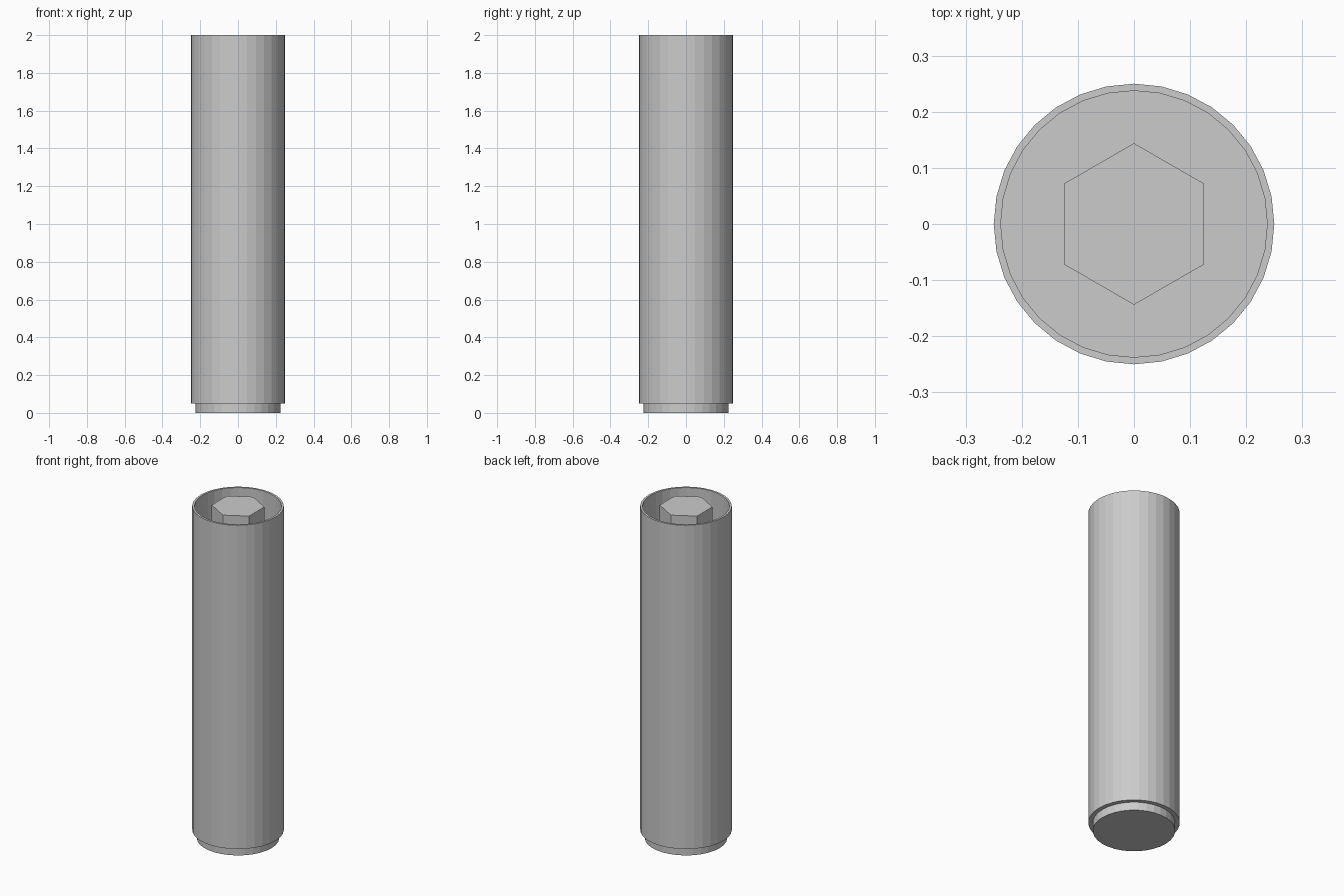
import bpy, bmesh, math

if "Cube" in bpy.data.objects:
    bpy.data.objects.remove(bpy.data.objects["Cube"])


def lathe(name, profile, sides):
    """Revolve an (r, z) profile around z, with a vertex on +y; cap both ends."""
    bm = bmesh.new()
    rings = []
    for r, z in profile:
        rings.append([bm.verts.new((r * math.sin(2 * math.pi * i / sides),
                                    r * math.cos(2 * math.pi * i / sides), z))
                      for i in range(sides)])
    for a, b in zip(rings, rings[1:]):
        for i in range(sides):
            j = (i + 1) % sides
            bm.faces.new((a[i], a[j], b[j], b[i]))
    bm.faces.new(rings[0])
    bm.faces.new(rings[-1])
    bmesh.ops.recalc_face_normals(bm, faces=bm.faces)
    mesh = bpy.data.meshes.new(name)
    bm.to_mesh(mesh)
    bm.free()
    obj = bpy.data.objects.new(name, mesh)
    bpy.context.collection.objects.link(obj)
    return obj


# Thin-walled sleeve with stepped, closed foot: outside up, over the rim, down inside
lathe("sleeve", [(0.225, 0), (0.225, 0.05), (0.25, 0.05), (0.25, 2.0),
                 (0.2375, 2.0), (0.2375, 0.06)], 32)

# Hexagonal core rod standing inside the sleeve
lathe("hex_core", [(0.144, 0.06), (0.144, 2.0)], 6)
